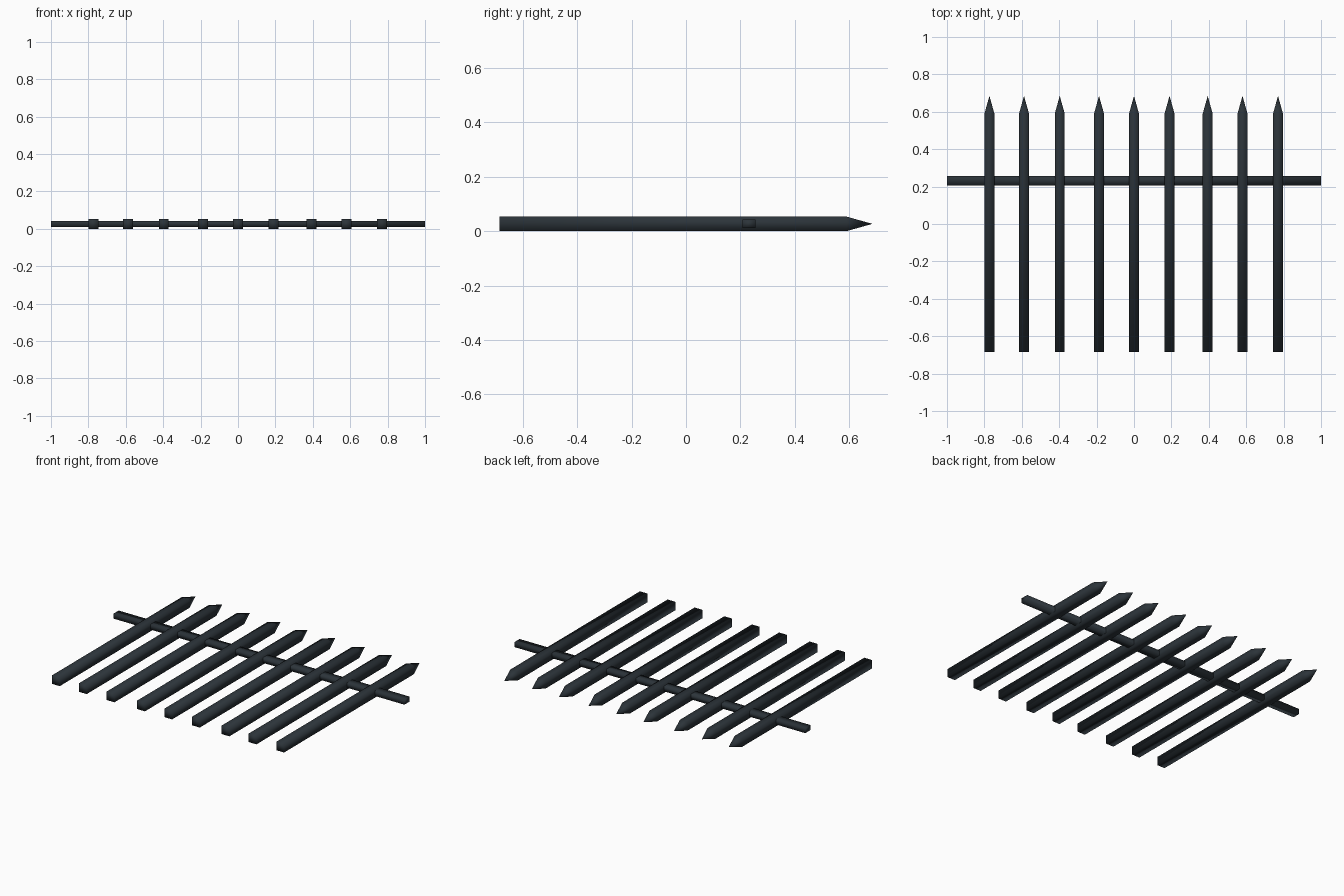
import bpy, bmesh

if "Cube" in bpy.data.objects:
    bpy.data.objects.remove(bpy.data.objects["Cube"])

iron = bpy.data.materials.new("dark_slate_iron")
iron.diffuse_color = (0.025, 0.034, 0.042, 1)
iron.use_nodes = True
iron.node_tree.nodes["Principled BSDF"].inputs["Base Color"].default_value = iron.diffuse_color


def make_object(name, bm):
    bmesh.ops.recalc_face_normals(bm, faces=bm.faces)
    for f in bm.faces:
        f.smooth = True          # soft shading across the bar edges
    mesh = bpy.data.meshes.new(name)
    bm.to_mesh(mesh)
    bm.free()
    mesh.materials.append(iron)
    obj = bpy.data.objects.new(name, mesh)
    bpy.context.collection.objects.link(obj)
    return obj


def bar(lo, hi):
    """Box between two opposite corners."""
    bm = bmesh.new()
    bmesh.ops.create_cube(bm, size=1)
    for v in bm.verts:
        v.co = [(a + b) / 2 + c * (b - a) for a, b, c in zip(lo, hi, v.co)]
    return bm


# Pickets: square bars with a pyramid point at the +y end
W = 0.053
SHOULDER, TIP = 0.59, 0.685
for i, x in enumerate((-0.773, -0.588, -0.397, -0.187, 0.0, 0.19, 0.394, 0.58, 0.77)):
    bm = bar((x - W / 2, -TIP, 0), (x + W / 2, SHOULDER, W))
    bm.faces.ensure_lookup_table()
    end = max(bm.faces, key=lambda f: f.calc_center_median().y)
    point = bmesh.ops.poke(bm, faces=[end])["verts"][0]
    point.co.y = TIP
    make_object(f"picket_{i + 1}", bm)

# Cross rail running through all the pickets
make_object("cross_rail", bar((-1, 0.207, 0.011), (1, 0.256, 0.043)))
